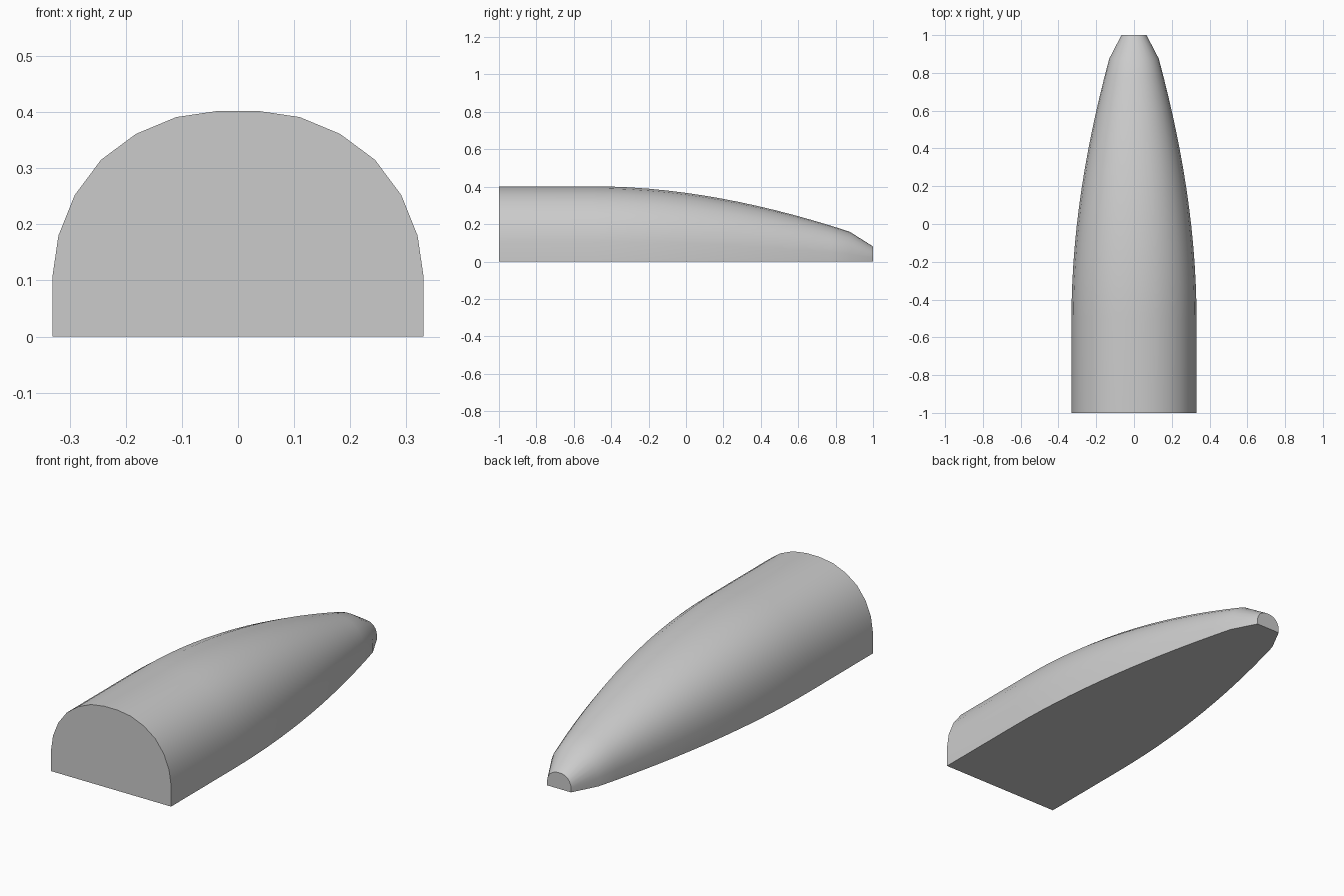
import bpy, bmesh, math

if "Cube" in bpy.data.objects:
    bpy.data.objects.remove(bpy.data.objects["Cube"])

# Right half of the arched cross-section (x, z), mirrored to a closed loop
half = [(0.331, 0.0), (0.331, 0.105), (0.32, 0.18), (0.291, 0.252),
        (0.244, 0.315), (0.182, 0.361), (0.11, 0.391), (0.036, 0.402)]
profile = half + [(-x, z) for x, z in reversed(half)]


def taper(y):
    t = max(0.0, y + 0.5)
    return 1 - 0.366 * t ** 2 + 0.034 * t ** 3


# Stations along the body: straight rear, curved taper, blunt tip
N = 14
stations = [(-1.0, 1.0)]
for i in range(N + 1):
    y = -0.5 + 1.375 * i / N
    stations.append((y, taper(y)))
stations.append((1.0, 0.2))

# Skin the body between stations
bm = bmesh.new()
rings = [[bm.verts.new((x * s, y, z * s)) for x, z in profile] for y, s in stations]
n = len(profile)
for a, b in zip(rings, rings[1:]):
    for i in range(n):
        j = (i + 1) % n
        bm.faces.new((a[i], a[j], b[j], b[i]))
# Flat end caps
bm.faces.new(rings[0])
bm.faces.new(rings[-1])
bmesh.ops.recalc_face_normals(bm, faces=bm.faces)

mesh = bpy.data.meshes.new("tapered_body")
bm.to_mesh(mesh)
bm.free()
body = bpy.data.objects.new("tapered_body", mesh)
bpy.context.collection.objects.link(body)
bpy.context.view_layer.objects.active = body
body.select_set(True)
bpy.ops.object.shade_smooth_by_angle(angle=math.radians(35))
